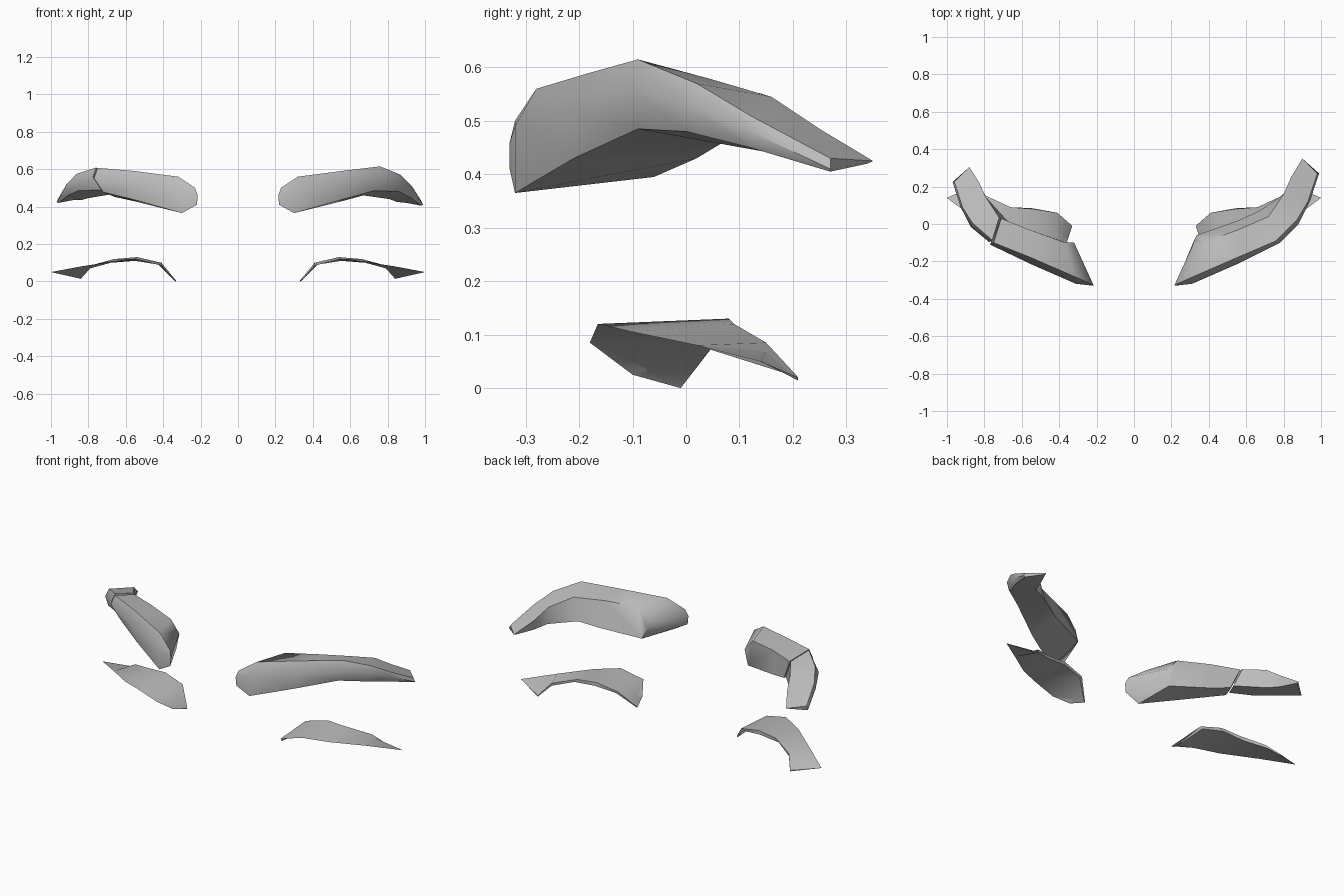
import bpy
import bmesh
import math
from mathutils import Vector

default_cube = bpy.data.objects.get("Cube")
if default_cube:
    bpy.data.objects.remove(default_cube, do_unlink=True)

# One plain grey for every part
grey = bpy.data.materials.new("soft grey")
grey.use_nodes = True
grey_value = (0.5, 0.5, 0.5, 1)
grey.diffuse_color = grey_value
grey.node_tree.nodes["Principled BSDF"].inputs["Base Color"].default_value = grey_value

# Brow rails running from the inner end to the outer tip, in hundredths
brow_rails = {
    "front_top": [(23, -32, 50), (32, -28, 56), (55, -18, 59), (76, -9, 61.5),
                  (87, 2, 57), (93, 12, 51), (98, 27, 43)],
    "front_middle": [(21.5, -33, 46), (31, -32, 49), (55, -21.5, 52), (78, -10, 56),
                     (88, 0, 53), (94, 12, 48), (99, 27, 41)],
    "front_bottom": [(22, -33, 41), (30, -32, 36.5), (53, -21, 43), (73, -9, 48.5),
                     (86, 0, 48), (92, 12, 45), (98, 27, 40.5)],
    "back_bottom": [(32, -9, 45), (33.5, -6, 39.5), (56, 2, 43), (67, 7, 46),
                    (81, 16, 44), (85, 24, 42.5), (90, 34, 42)],
    "back_top": [(32, -10, 49), (38, -9.5, 56), (56, -3, 57.5), (72, 4, 58),
                 (80, 16, 54.5), (84, 25, 48.5), (90, 35, 42.5)],
}

# Lash rails: a thin wedge with a double base edge and a single tip edge
lash_rails = {
    "base_top": [(33, -1, 0.3), (41, 6, 10), (54, 8, 13), (66, 9, 12),
                 (79, 15, 8.5), (84, 21, 2)],
    "base_bottom": [(33.5, -1, 0), (42.5, 6, 9), (55, 8.5, 11), (68, 9, 10),
                    (79, 15, 7), (84, 21, 1.4)],
    "tip": [(36, -10, 2.5), (41, -18, 8.5), (55, -16.5, 12), (68, -10, 10.5),
            (84, 2, 8), (100, 14, 5)],
}


def sections(rails):
    """Turn the rails into cross-sections, in units."""
    return [[Vector(p) / 100 for p in ring] for ring in zip(*rails.values())]


def loft(name, rings, side, sharp_angle):
    """Skin a row of cross-sections, close both ends and place it on a side."""
    bm = bmesh.new()
    loops = [[bm.verts.new((p.x * side, p.y, p.z)) for p in ring] for ring in rings]
    for near, far in zip(loops, loops[1:]):
        for i in range(len(near)):
            j = (i + 1) % len(near)
            bm.faces.new((near[i], near[j], far[j], far[i]))
    bm.faces.new(loops[0])
    bm.faces.new(loops[-1])
    bmesh.ops.recalc_face_normals(bm, faces=bm.faces)
    mesh = bpy.data.meshes.new(name)
    bm.to_mesh(mesh)
    bm.free()
    mesh.materials.append(grey)
    part = bpy.data.objects.new(name, mesh)
    bpy.context.collection.objects.link(part)
    bpy.ops.object.select_all(action="DESELECT")
    part.select_set(True)
    bpy.context.view_layer.objects.active = part
    bpy.ops.object.shade_smooth_by_angle(angle=math.radians(sharp_angle))
    return part


# Left brow: one whole piece
loft("left_brow", sections(brow_rails), 1, 55)

# Right brow: slimmer at the back, split by a slit at the arch
right_rings = sections(brow_rails)
slit = 3
for ring in right_rings[:slit + 1]:
    ring[3].y -= 0.05
inner_rings = right_rings[:slit + 1]
outer_rings = right_rings[slit:]
inner_end = [p - Vector((0.01, 0.01, 0.008)) for p in inner_rings[-1]]
loft("right_brow_inner", inner_rings[:-1] + [inner_end], -1, 55)

# The outer piece is a little shorter and starts just inside the slit
middle = sum(outer_rings[0], Vector()) / len(outer_rings[0])
outer_rings[0] = [p.lerp(middle, 0.08) for p in outer_rings[0]]
steps = len(outer_rings) - 1
for step, ring in enumerate(outer_rings):
    for p in ring:
        p += Vector((-0.02, -0.045, 0.015)) * step / steps
loft("right_brow_outer", outer_rings, -1, 55)

# Lashes, mirrored
for side, label in ((1, "left"), (-1, "right")):
    loft(label + "_lash", sections(lash_rails), side, 40)
